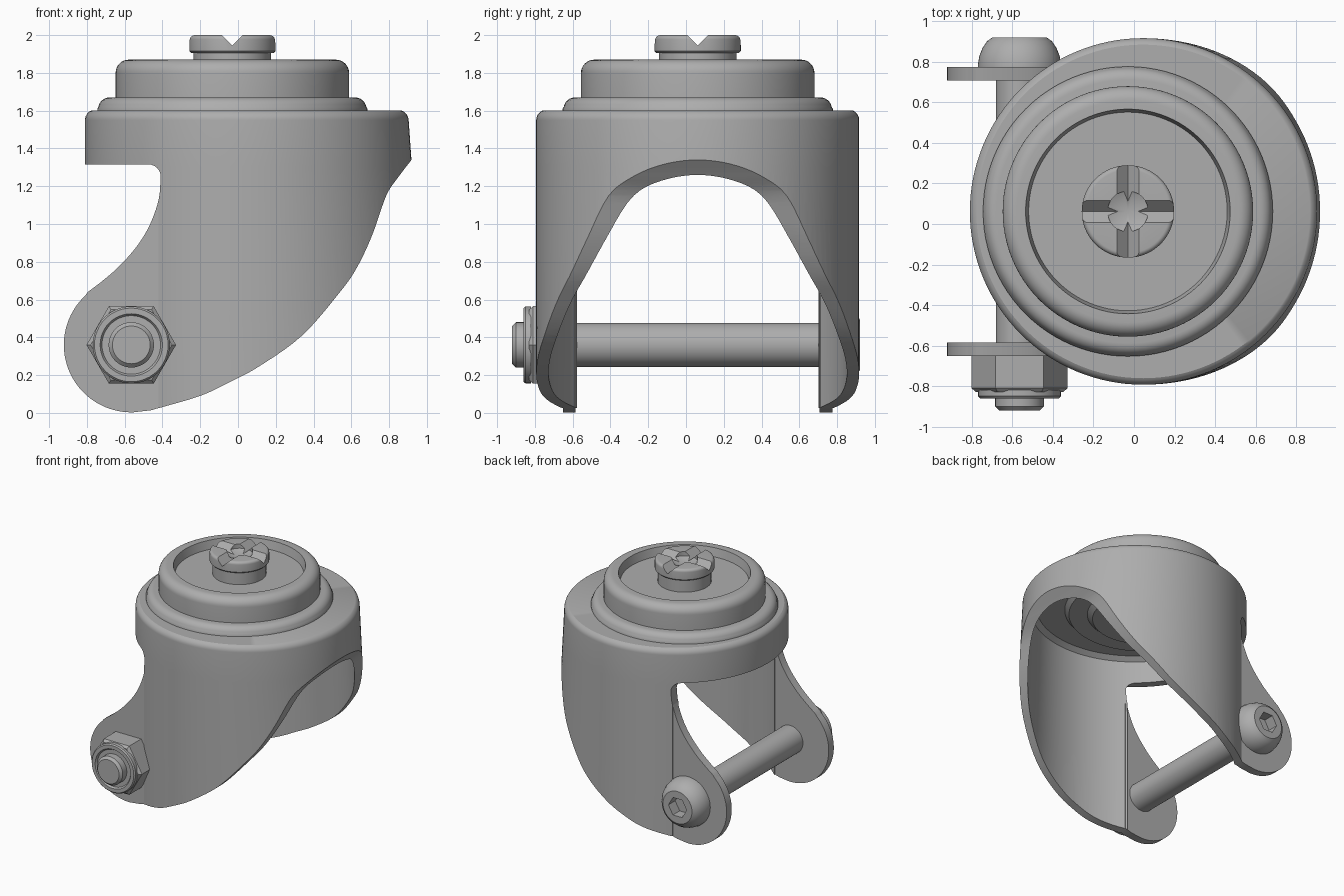
import bpy, bmesh, math
from mathutils import Vector

if "Cube" in bpy.data.objects:
    bpy.data.objects.remove(bpy.data.objects["Cube"])

grey = bpy.data.materials.new("plain_grey")
grey.diffuse_color = (0.42, 0.42, 0.42, 1)
grey.use_nodes = True
grey.node_tree.nodes["Principled BSDF"].inputs["Base Color"].default_value = grey.diffuse_color

AX, AY = -0.03, 0.062      # swivel axis
BX, R = 0.045, 0.855       # fork shell centre and radius
PX, PZ = -0.565, 0.36      # wheel axle


def finish(name, bm):
    bmesh.ops.remove_doubles(bm, verts=bm.verts, dist=1e-5)
    bmesh.ops.recalc_face_normals(bm, faces=bm.faces)
    me = bpy.data.meshes.new(name)
    bm.to_mesh(me)
    bm.free()
    me.materials.append(grey)
    ob = bpy.data.objects.new(name, me)
    bpy.context.collection.objects.link(ob)
    return ob


def lathe(name, prof, a, b, axis='Z', segs=96):
    """Revolve (radius, height) points around an upright axis or one along y."""
    bm = bmesh.new()
    rings = []
    for r, h in prof:
        ring = []
        for i in range(segs):
            t = 2 * math.pi * i / segs
            u, v = a + r * math.cos(t), b + r * math.sin(t)
            ring.append((u, v, h) if axis == 'Z' else (u, h, v))
        rings.append([bm.verts.new(p) for p in (ring if r > 0 else ring[:1])] if r == 0
                     else [bm.verts.new(p) for p in ring])
        if r == 0:
            c = (a, b, h) if axis == 'Z' else (a, h, b)
            rings[-1][0].co = Vector(c)
    for p, q in zip(rings, rings[1:]):
        for i in range(segs):
            j = (i + 1) % segs
            f = [p[i % len(p)], p[j % len(p)], q[j % len(q)], q[i % len(q)]]
            f = list(dict.fromkeys(f))
            if len(f) > 2:
                bm.faces.new(f)
    return finish(name, bm)


def prism(name, pts, lo, hi, axis='Y'):
    """Extrude a 2D outline along y (points are x,z) or x (points are y,z)."""
    bm = bmesh.new()
    put = (lambda p, d: (p[0], d, p[1])) if axis == 'Y' else (lambda p, d: (d, p[0], p[1]))
    f = [bm.verts.new(put(p, lo)) for p in pts]
    g = [bm.verts.new(put(p, hi)) for p in pts]
    bm.faces.new(f)
    bm.faces.new(g[::-1])
    for i in range(len(pts)):
        j = (i + 1) % len(pts)
        bm.faces.new((f[i], f[j], g[j], g[i]))
    return finish(name, bm)


def boolean(ob, cutter, op):
    m = ob.modifiers.new("cut", 'BOOLEAN')
    m.operation, m.object, m.solver = op, cutter, 'EXACT'
    bpy.context.view_layer.objects.active = ob
    bpy.ops.object.modifier_apply(modifier=m.name)
    bpy.data.objects.remove(cutter)


def smooth_curve(pts, n=5):
    """Catmull-Rom curve through the points."""
    v = [Vector(p) for p in pts]
    v = [2 * v[0] - v[1]] + v + [2 * v[-1] - v[-2]]
    out = []
    for a, b, c, d in zip(v, v[1:], v[2:], v[3:]):
        for k in range(n):
            t = k / n
            out.append(tuple(0.5 * (2 * b + (c - a) * t + (2 * a - 5 * b + 4 * c - d) * t * t
                                    + (3 * b - a - 3 * c + d) * t ** 3)))
    return out + [tuple(pts[-1])]


def arc(cx, cz, r, a0, a1, n=6):
    return [(cx + r * math.cos(math.radians(a0 + (a1 - a0) * i / n)),
             cz + r * math.sin(math.radians(a0 + (a1 - a0) * i / n))) for i in range(n + 1)]


# side outline of the fork
front_edge = smooth_curve([(0.93, 1.355), (0.915, 1.335), (0.85, 1.25), (0.785, 1.15), (0.71, 0.94),
                           (0.63, 0.77), (0.54, 0.64), (0.34, 0.41), (0.11, 0.245),
                           (-0.05, 0.16), (-0.2, 0.09), (-0.42, 0.025)])
notch = arc(-0.475, 1.25, 0.066, 90, 0)
rear_edge = smooth_curve([(-0.409, 1.25), (-0.42, 1.13), (-0.465, 1.0), (-0.53, 0.89), (-0.62, 0.785),
                          (-0.71, 0.705), (-0.795, 0.64)])

# fork shell: round cup cut to the side outline
shell = lathe("fork_shell", [(0, 1.6)] + arc(0.80, 1.55, 0.055, 65, 0)
              + [(R, 1.3), (R, 0.6), (R, -0.1), (0.79, -0.1), (0.79, 0.6), (0.79, 1.3), (0.79, 1.5),
                 (0.75, 1.53), (0, 1.53)], BX, AY, segs=128)
for v in shell.data.vertices:           # front wall leans outwards
    if v.co.x > BX:
        v.co.x += 0.07 * (1.6 - v.co.z) * (v.co.x - BX) / R
cup_outline = ([(1.2, 1.8), (1.2, 1.355)] + front_edge + [(-0.42, 1.13)]
               + [p for p in rear_edge[::-1] if p[1] > 1.135] + notch[::-1][1:]
               + [(-1.2, 1.316), (-1.2, 1.8)])
boolean(shell, prism("cutter", cup_outline, -1.5, 1.5), 'INTERSECT')

# flat axle cheeks on both sides
cheek = ([(-0.405, 0.03), (-0.405, 1.13)] + [p for p in rear_edge if p[1] < 1.13]
         + arc(PX, PZ, 0.357, 133, 272, 40) + [(-0.46, 0.014)])
for side, lo, hi in (("front", -0.652, -0.584), ("back", 0.708, 0.776)):
    prism(side + "_axle_cheek", cheek, lo, hi)

# swivel housing
lathe("lower_ring", [(0, 1.59), (0.715, 1.59), (0.715, 1.61)] + arc(0.65, 1.61, 0.06, 10, 90)
      + [(0, 1.67)], AX, AY)
lathe("swivel_cap", [(0, 1.65), (0.618, 1.65)] + arc(0.548, 1.80, 0.07, 0, 90, 8)
      + [(0.505, 1.87), (0.49, 1.80), (0, 1.80)], AX, AY)
lathe("lower_bearing", [(0, 1.54), (0.6, 1.54), (0.56, 1.49), (0.42, 1.49), (0.38, 1.45),
                        (0, 1.45)], AX, AY)

# kingpin with cross slots
lathe("kingpin_stem", [(0, 1.79), (0.205, 1.79), (0.205, 1.91), (0, 1.91)], AX, AY, segs=64)
head = lathe("kingpin_head", [(0, 1.905), (0.218, 1.905), (0.228, 1.915)]
             + arc(0.205, 1.977, 0.023, 0, 90, 5) + [(0, 2.0)], AX, AY, segs=64)
for c, axis in ((AX, 'Y'), (AY, 'X')):
    boolean(head, prism("cutter", [(c - 0.065, 2.01), (c + 0.065, 2.01), (c, 1.945)],
                        -0.6, 0.6, axis), 'DIFFERENCE')
boolean(head, lathe("cutter", [(0, 1.925), (0.1, 1.965), (0.1, 2.05), (0, 2.05)], AX, AY, segs=48),
        'DIFFERENCE')

# axle, lock nut and button bolt
lathe("axle_tube", [(0, -0.59), (0.117, -0.59), (0.117, 0.715), (0, 0.715)], PX, PZ, 'Y', 48)
lathe("axle_nut", [(0, -0.65), (0.237, -0.65), (0.237, -0.81), (0.215, -0.83), (0, -0.83)],
      PX, PZ, 'Y', 6)
lathe("nut_collar", [(0, -0.82), (0.204, -0.82), (0.204, -0.85), (0.195, -0.86), (0.165, -0.86),
                     (0.155, -0.845), (0, -0.845)], PX, PZ, 'Y', 48)
lathe("bolt_end", [(0, -0.84), (0.12, -0.84), (0.12, -0.90), (0.1, -0.92), (0, -0.92)],
      PX, PZ, 'Y', 48)
bolt = lathe("bolt_head", [(0, 0.77), (0.205, 0.77), (0.205, 0.79), (0.198, 0.83), (0.182, 0.87),
                           (0.16, 0.902), (0.135, 0.92), (0, 0.92)], PX, PZ, 'Y', 48)
boolean(bolt, lathe("cutter", [(0, 0.83), (0.085, 0.83), (0.085, 1.0), (0, 1.0)], PX, PZ, 'Y', 6),
        'DIFFERENCE')

# smooth shading with sharp edges kept
bpy.ops.object.select_all(action='SELECT')
bpy.context.view_layer.objects.active = shell
bpy.ops.object.shade_smooth_by_angle(angle=math.radians(30))
